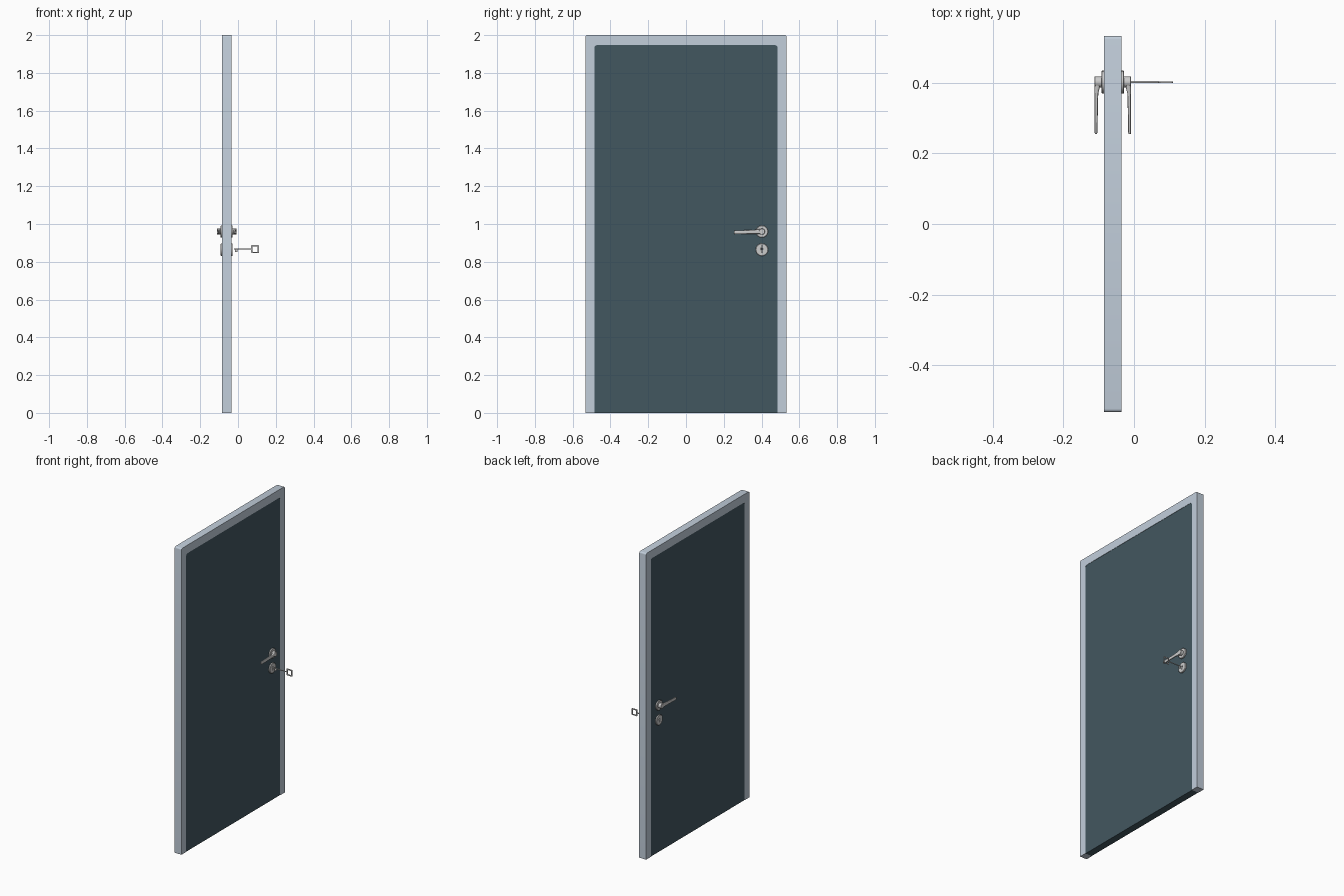
import bpy, bmesh, math
from math import cos, sin, pi

if "Cube" in bpy.data.objects:
    bpy.data.objects.remove(bpy.data.objects["Cube"])

MID = -0.06          # x of the door's middle plane
HALF = 0.025         # half thickness of the frame
HY, HZ, KZ = 0.402, 0.96, 0.864


def material(name, rgb):
    m = bpy.data.materials.new(name)
    m.diffuse_color = (*rgb, 1)
    m.use_nodes = True
    m.node_tree.nodes["Principled BSDF"].inputs["Base Color"].default_value = m.diffuse_color
    return m


def skin(name, loops, mat=None, closed=False, smooth=True):
    """Join equal-length loops with quads; cap the ends unless closed on itself."""
    bm = bmesh.new()
    rows = [[bm.verts.new(p) for p in loop] for loop in loops]
    n = len(rows[0])
    pairs = list(zip(rows, rows[1:])) + ([(rows[-1], rows[0])] if closed else [])
    for a, b in pairs:
        for i in range(n):
            j = (i + 1) % n
            bm.faces.new((a[i], a[j], b[j], b[i]))
    if not closed:
        bm.faces.new(rows[0])
        bm.faces.new(rows[-1])
    bmesh.ops.recalc_face_normals(bm, faces=bm.faces)
    me = bpy.data.meshes.new(name)
    bm.to_mesh(me)
    bm.free()
    ob = bpy.data.objects.new(name, me)
    bpy.context.collection.objects.link(ob)
    if mat:
        me.materials.append(mat)
    if smooth:
        bpy.ops.object.select_all(action='DESELECT')
        ob.select_set(True)
        bpy.context.view_layer.objects.active = ob
        bpy.ops.object.shade_smooth_by_angle(angle=math.radians(35))
    return ob


def prism(name, outline, x0, x1, mat=None):
    return skin(name, [[(x, y, z) for y, z in outline] for x in (x0, x1)], mat)


def arch(w, h, r, seg=4):
    """Door outline from bottom right, over rounded top corners, to bottom left."""
    arc = [(w - r + r * cos(a), h - r + r * sin(a))
           for a in (pi / 2 * i / seg for i in range(seg + 1))]
    return [(w, 0)] + arc + [(-y, z) for y, z in reversed(arc)] + [(-w, 0)]


def lathe(name, profile, y, z, side, seg=32):
    """Turn (offset from the middle plane, radius) pairs around an x axis."""
    return skin(name, [[(MID + side * u, y + r * cos(2 * pi * i / seg), z + r * sin(2 * pi * i / seg))
                        for i in range(seg)] for u, r in profile])


# frame and door leaf
light = material("frame_paint", (0.54, 0.62, 0.71))
dark = material("leaf_paint", (0.055, 0.095, 0.117))
inner = arch(0.485, 1.947, 0.014)
prism("door_frame", arch(0.533, 2.0, 0.010) + inner[::-1], MID - HALF, MID + HALF, light)
prism("door_leaf", inner, MID - HALF + 0.002, MID + HALF - 0.002, dark)

# handle and keyhole hardware on both faces
LEVER = [  # y, inner offset, outer offset, half height, centre z
    (0.402, 0.034, 0.0515, 0.014, HZ),
    (0.387, 0.037, 0.0515, 0.0125, HZ),
    (0.370, 0.041, 0.0515, 0.011, HZ - 0.001),
    (0.345, 0.042, 0.0515, 0.010, HZ - 0.002),
    (0.260, 0.0435, 0.0515, 0.0095, HZ - 0.004),
    (0.255, 0.0445, 0.0508, 0.0075, HZ - 0.004),
]
for side, tag in ((1, "right"), (-1, "left")):
    lathe(f"handle_rosette_{tag}",
          [(0.022, 0.032), (0.030, 0.032), (0.0315, 0.030), (0.0315, 0.018)], HY, HZ, side)
    lathe(f"handle_neck_{tag}",
          [(0.025, 0.016), (0.0505, 0.016), (0.0515, 0.0148), (0.0515, 0.011)], HY, HZ, side)
    loops = []
    for y, a, b, h, zc in LEVER:
        loop = []
        for i in range(20):
            c, s = cos(2 * pi * i / 20), sin(2 * pi * i / 20)
            # rounded-rectangle section
            u = (a + b) / 2 + (b - a) / 2 * math.copysign(abs(c) ** 0.6, c)
            loop.append((MID + side * u, y, zc + h * math.copysign(abs(s) ** 0.6, s)))
        loops.append(loop)
    skin(f"handle_lever_{tag}", loops)

    plate = lathe(f"keyhole_plate_{tag}",
                  [(0.022, 0.033), (0.030, 0.033), (0.0315, 0.031), (0.0315, 0.02)], HY, KZ, side)
    # keyhole: round top with a slot below
    hole = [(HY + 0.005 * cos(t), KZ + 0.004 + 0.005 * sin(t))
            for t in (-pi / 3 + 5 * pi / 3 * i / 12 for i in range(13))]
    hole += [(HY - 0.0025, KZ - 0.014), (HY + 0.0025, KZ - 0.014)]
    cutter = prism(f"keyhole_cutter_{tag}", hole, MID + side * 0.015, MID + side * 0.04)
    cutter.hide_render = True
    cutter.hide_set(True)
    cut = plate.modifiers.new("keyhole", 'BOOLEAN')
    cut.operation = 'DIFFERENCE'
    cut.solver = 'EXACT'
    cut.object = cutter

# key: shaft, bit and open rectangular bow
KEYZ = 0.867
lathe("key_shaft", [(0.039, 0.002), (0.040, 0.003), (0.128, 0.003), (0.130, 0.002)], HY, KEYZ, 1, 16)
prism("key_bit", [(HY - 0.0012, KEYZ), (HY + 0.0012, KEYZ), (HY + 0.0012, KEYZ - 0.014),
                  (HY - 0.0012, KEYZ - 0.014)], -0.017, -0.003)


def bow_loop(w, h, c, y):
    q = [(w, h - c), (w - c, h)]
    q += [(-x, z) for x, z in reversed(q)]
    q += [(-x, -z) for x, z in q]
    return [(0.0905 + x, y, KEYZ + z) for x, z in q]


skin("key_bow", [bow_loop(0.0205, 0.0215, 0.003, HY - 0.002), bow_loop(0.0205, 0.0215, 0.003, HY + 0.002),
                 bow_loop(0.0135, 0.0145, 0.002, HY + 0.002), bow_loop(0.0135, 0.0145, 0.002, HY - 0.002)],
     closed=True)
